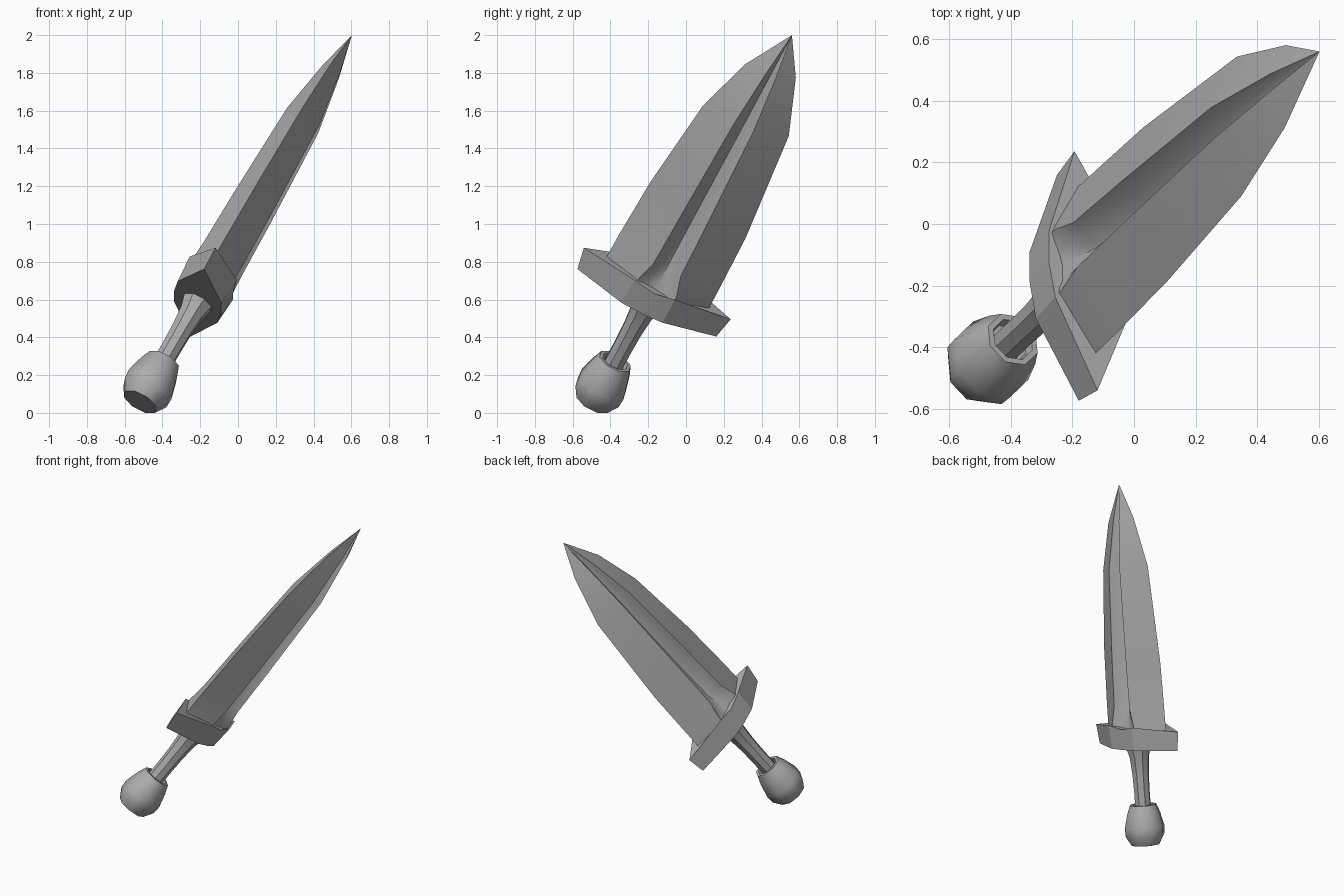
import bpy, bmesh, math
from mathutils import Vector, Matrix

if "Cube" in bpy.data.objects:
    bpy.data.objects.remove(bpy.data.objects["Cube"])

# Tilted frame: local x = blade width, y = blade thickness, z = along the dagger
axis = Vector((0.4526, 0.425, 0.784)).normalized()
wide = Vector((0.086, -0.896, 0.436))
wide = (wide - axis * wide.dot(axis)).normalized()
thick = axis.cross(wide)
TILT = Matrix((wide, thick, axis)).transposed().to_4x4()
TILT.translation = Vector((-0.156, -0.152, 0.685))

steel = bpy.data.materials.new("grey_steel")
steel.diffuse_color = (0.42, 0.42, 0.42, 1)
steel.use_nodes = True
steel.node_tree.nodes["Principled BSDF"].inputs["Base Color"].default_value = steel.diffuse_color


def loft(name, rings, angle, close_start=True, close_end=True):
    """Skin a row of rings with equal point counts; a one-point ring makes a tip."""
    bm = bmesh.new()
    rows = [[bm.verts.new(p) for p in ring] for ring in rings]
    n = len(rows[0])
    for a, b in zip(rows, rows[1:]):
        for i in range(n):
            j = (i + 1) % n
            if len(b) == 1:
                bm.faces.new((a[i], a[j], b[0]))
            else:
                bm.faces.new((a[i], a[j], b[j], b[i]))
    if close_start:
        bm.faces.new(rows[0][::-1])
    if close_end and len(rows[-1]) > 1:
        bm.faces.new(rows[-1])
    bmesh.ops.recalc_face_normals(bm, faces=bm.faces[:])
    mesh = bpy.data.meshes.new(name)
    bm.to_mesh(mesh)
    bm.free()
    mesh.transform(TILT)
    mesh.materials.append(steel)
    ob = bpy.data.objects.new(name, mesh)
    bpy.context.collection.objects.link(ob)
    bpy.ops.object.select_all(action='DESELECT')
    ob.select_set(True)
    bpy.context.view_layer.objects.active = ob
    bpy.ops.object.shade_smooth_by_angle(angle=math.radians(angle))
    return ob


def circle(r, z, n=8, turn=0.5):
    return [(r * math.cos(math.tau * (i + turn) / n),
             r * math.sin(math.tau * (i + turn) / n), z) for i in range(n)]


# Blade: sharp edges and a deep rounded fuller between two ridges on each face
# height, left width, right width, edge stagger, ridge offset, ridge height, fuller floor
rows = [(-0.02, 0.305, 0.305, 0, 0.115, 0.125, 0.100),
        (0.05, 0.304, 0.304, 0, 0.110, 0.124, 0.080),
        (0.16, 0.303, 0.303, 0, 0.080, 0.122, 0.045),
        (0.50, 0.298, 0.289, -0.03, 0.072, 0.116, 0.030),
        (1.10, 0.241, 0.237, 0.03, 0.056, 0.098, 0.025),
        (1.43, 0.126, 0.145, 0.03, 0.029, 0.051, 0.015)]
sections = []
for z, left, right, s, r, t, f in rows:
    h = f + 0.3 * (t - f)
    face = [(r, t, z), (r / 2, h, z), (0, f, z), (-r / 2, h, z), (-r, t, z)]
    back = [(-x, -y, z) for x, y, z in face]
    sections.append([(right, 0, z - s)] + face + [(-left, 0, z + s)] + back)
sections.append([(0, 0, 1.677)])
loft("blade", sections, 40)

# Guard: a pointed plate, thicker in the middle
plan = [(1, 0), (0.13, 0.13), (0, 0.14), (-0.11, 0.13),
        (-1, 0), (-0.11, -0.13), (0, -0.14), (0.13, -0.13)]
bottom = [(x * 0.41 if y == 0 else x, y, -0.13) for x, y in plan]
top = [(x * 0.434 if y == 0 else x, y * 1.08 if x else y,
        0.0 if y == 0 else (0.03 if x else 0.01)) for x, y in plan]
loft("guard", [bottom, top], 20)

# Grip: slim shaft flaring into the guard
loft("grip", [circle(r, z) for r, z in
              [(0.056, -0.60), (0.055, -0.45), (0.058, -0.32), (0.068, -0.20), (0.09, -0.12)]], 35)

# Pommel: faceted cup, recessed around the grip
loft("pommel", [circle(r, z) for r, z in
                [(0.068, -0.56), (0.074, -0.525), (0.094, -0.525), (0.117, -0.585),
                 (0.141, -0.68), (0.138, -0.735), (0.10, -0.80)]], 50)
